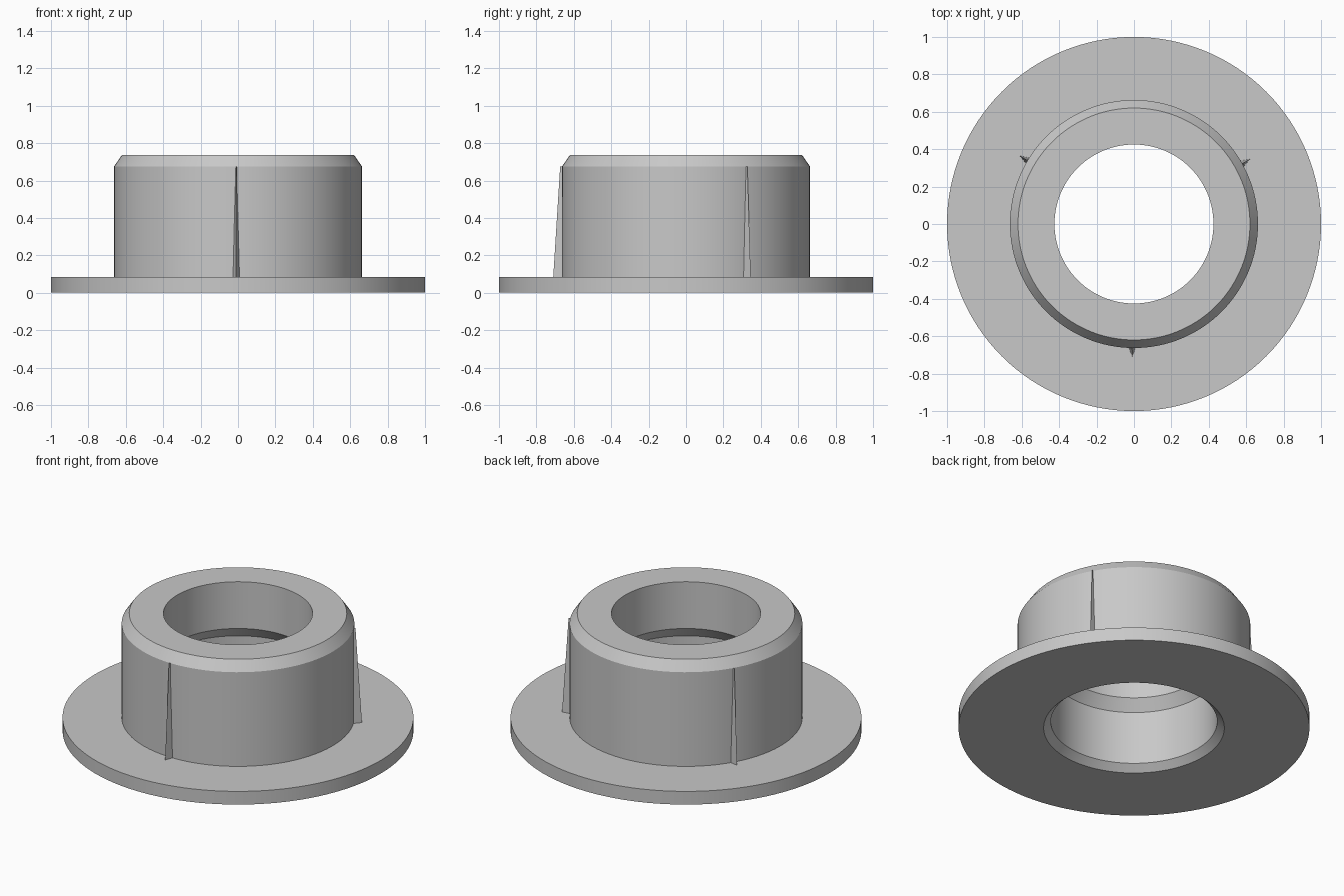
import bpy, bmesh, math
from mathutils import Matrix, Vector

cube = bpy.data.objects.get("Cube")
if cube:
    bpy.data.objects.remove(cube, do_unlink=True)

grey = bpy.data.materials.new("plain grey")
grey.use_nodes = True
colour = (0.58, 0.58, 0.58, 1)
grey.diffuse_color = colour
grey.node_tree.nodes["Principled BSDF"].inputs["Base Color"].default_value = colour

FLANGE_TOP, SHOULDER, TOP = 0.083, 0.675, 0.737
BODY_R = 0.663


def add_object(name, bm):
    bmesh.ops.recalc_face_normals(bm, faces=bm.faces)
    mesh = bpy.data.meshes.new(name)
    bm.to_mesh(mesh)
    bm.free()
    mesh.materials.append(grey)
    obj = bpy.data.objects.new(name, mesh)
    bpy.context.collection.objects.link(obj)
    return obj


def lathe(name, profile, steps=128):
    """Spin a closed (radius, height) outline around the z axis."""
    bm = bmesh.new()
    verts = [bm.verts.new((r, 0, z)) for r, z in profile]
    edges = [bm.edges.new((a, b)) for a, b in zip(verts, verts[1:] + verts[:1])]
    bmesh.ops.spin(bm, geom=verts + edges, cent=(0, 0, 0), axis=(0, 0, 1),
                   angle=math.tau, steps=steps, use_merge=True)
    bmesh.ops.remove_doubles(bm, verts=bm.verts, dist=1e-5)
    obj = add_object(name, bm)
    bpy.ops.object.select_all(action="DESELECT")
    obj.select_set(True)
    bpy.context.view_layer.objects.active = obj
    bpy.ops.object.shade_smooth_by_angle(angle=math.radians(20))
    return obj


# Flanged bushing: outer wall with chamfered top, stepped bore inside
lathe("flanged_bushing", [
    (1.0, 0), (1.0, FLANGE_TOP), (BODY_R, FLANGE_TOP), (BODY_R, SHOULDER),
    (0.62, TOP), (0.425, TOP), (0.425, 0.443), (0.474, 0.374),
    (0.474, 0.04), (0.515, 0)])


def crush_rib(name, angle):
    """Tapered wedge, widest at the flange and fading out at the shoulder."""
    bm = bmesh.new()
    rings = []
    for z, half_width, tip in ((FLANGE_TOP, 0.021, 0.71), (SHOULDER, 0.005, 0.673)):
        rings.append([bm.verts.new(p) for p in (
            (BODY_R - 0.01, -half_width, z), (tip, 0, z), (BODY_R - 0.01, half_width, z))])
    low, high = rings
    bm.faces.new(low)
    bm.faces.new(high)
    for i in range(3):
        j = (i + 1) % 3
        bm.faces.new((low[i], low[j], high[j], high[i]))
    bm.transform(Matrix.Rotation(math.radians(angle), 4, "Z"))
    return add_object(name, bm)


# Three ribs evenly spaced around the body
for name, angle in (("front", -90), ("back_left", 30), ("back_right", 150)):
    crush_rib(name + "_rib", angle - 0.8)
